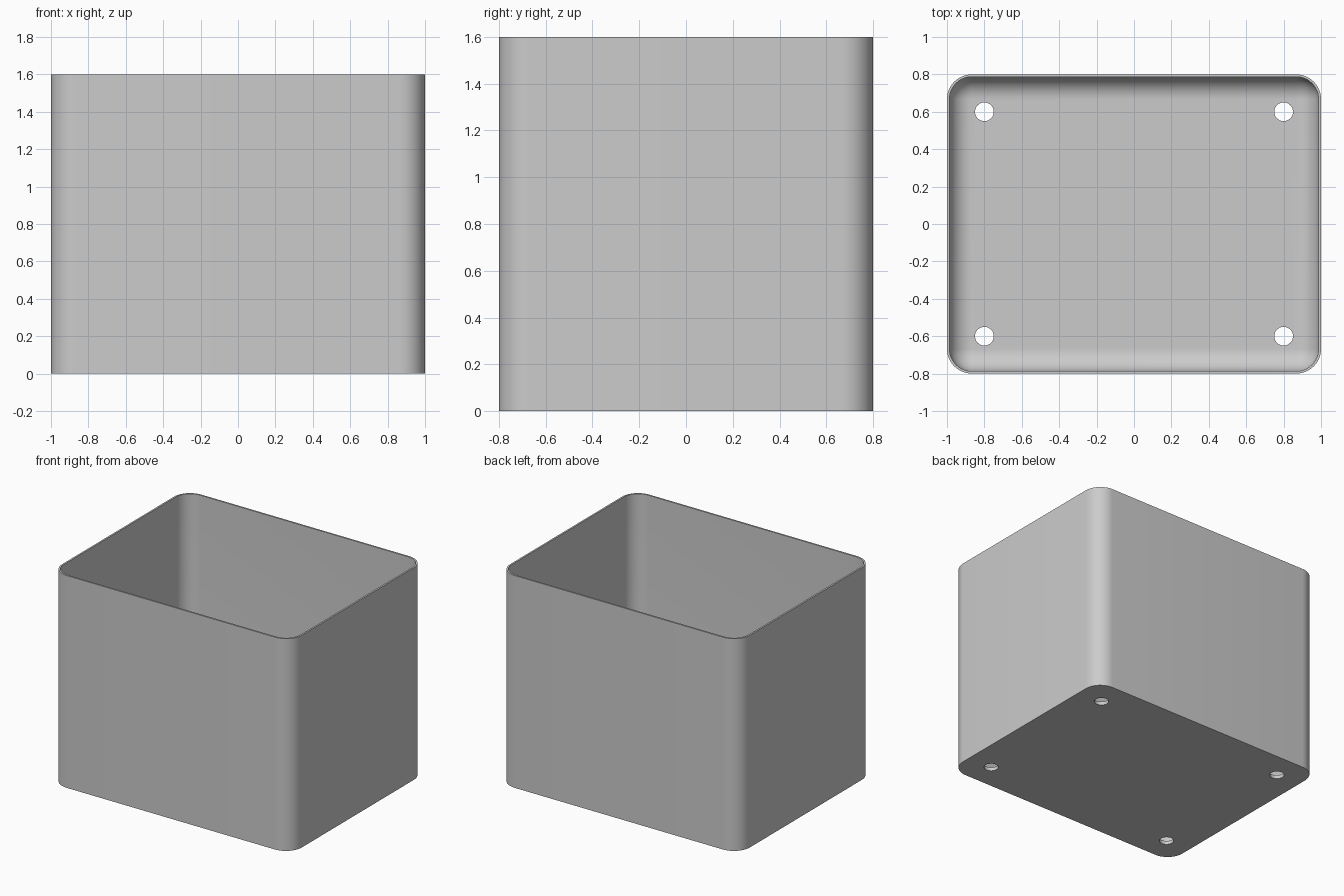
import bpy, bmesh
from math import sin, cos, pi, radians

cube = bpy.data.objects.get("Cube")
if cube:
    bpy.data.objects.remove(cube, do_unlink=True)

HALF_X, HALF_Y, HEIGHT = 1.0, 0.8, 1.6
CORNER, WALL, FLOOR = 0.133, 0.013, 0.027
FILLET = CORNER - WALL
SEGMENTS = 12

grey = bpy.data.materials.new("light grey")
grey.use_nodes = True
colour = (0.6, 0.6, 0.6, 1)
grey.diffuse_color = colour
grey.node_tree.nodes["Principled BSDF"].inputs["Base Color"].default_value = colour


def make_object(name, bm):
    mesh = bpy.data.meshes.new(name)
    bm.to_mesh(mesh)
    bm.free()
    mesh.materials.append(grey)
    obj = bpy.data.objects.new(name, mesh)
    bpy.context.collection.objects.link(obj)
    return obj


def rounded_ring(bm, inset, z):
    """Rounded rectangle, drawn in from the outer wall by inset."""
    cx, cy = HALF_X - CORNER, HALF_Y - CORNER
    r = CORNER - inset
    ring = []
    for i, (sx, sy) in enumerate(((1, 1), (-1, 1), (-1, -1), (1, -1))):
        for k in range(SEGMENTS + 1):
            a = (i + k / SEGMENTS) * pi / 2
            ring.append(bm.verts.new((sx * cx + r * cos(a), sy * cy + r * sin(a), z)))
    return ring


# Open box: outer wall, rim, inner wall, and a fillet down to the floor
profile = [(0, 0), (0, HEIGHT), (WALL, HEIGHT)]
for k in range(SEGMENTS + 1):
    a = k / SEGMENTS * pi / 2
    profile.append((WALL + FILLET * (1 - cos(a)), FLOOR + FILLET * (1 - sin(a))))

bm = bmesh.new()
rings = [rounded_ring(bm, inset, z) for inset, z in profile]
count = len(rings[0])
for low, high in zip(rings, rings[1:]):
    for i in range(count):
        j = (i + 1) % count
        bm.faces.new((low[i], low[j], high[j], high[i]))
bm.faces.new(rings[0][::-1])
bm.faces.new(rings[-1])
bmesh.ops.remove_doubles(bm, verts=bm.verts[:], dist=0.0005)
bmesh.ops.recalc_face_normals(bm, faces=bm.faces[:])
box = make_object("open_box", bm)

# Four drain holes through the floor
bm = bmesh.new()
for sx in (-1, 1):
    for sy in (-1, 1):
        made = bmesh.ops.create_cone(bm, cap_ends=True, segments=32,
                                     radius1=0.05, radius2=0.05, depth=0.2)
        bmesh.ops.translate(bm, verts=made["verts"], vec=(0.8 * sx, 0.6 * sy, 0))
cutter = make_object("hole_cutter", bm)

holes = box.modifiers.new("drain_holes", "BOOLEAN")
holes.operation = "DIFFERENCE"
holes.solver = "EXACT"
holes.object = cutter

bpy.ops.object.select_all(action="DESELECT")
box.select_set(True)
bpy.context.view_layer.objects.active = box
bpy.ops.object.modifier_apply(modifier=holes.name)
bpy.data.objects.remove(cutter, do_unlink=True)
bpy.ops.object.shade_smooth_by_angle(angle=radians(30))
